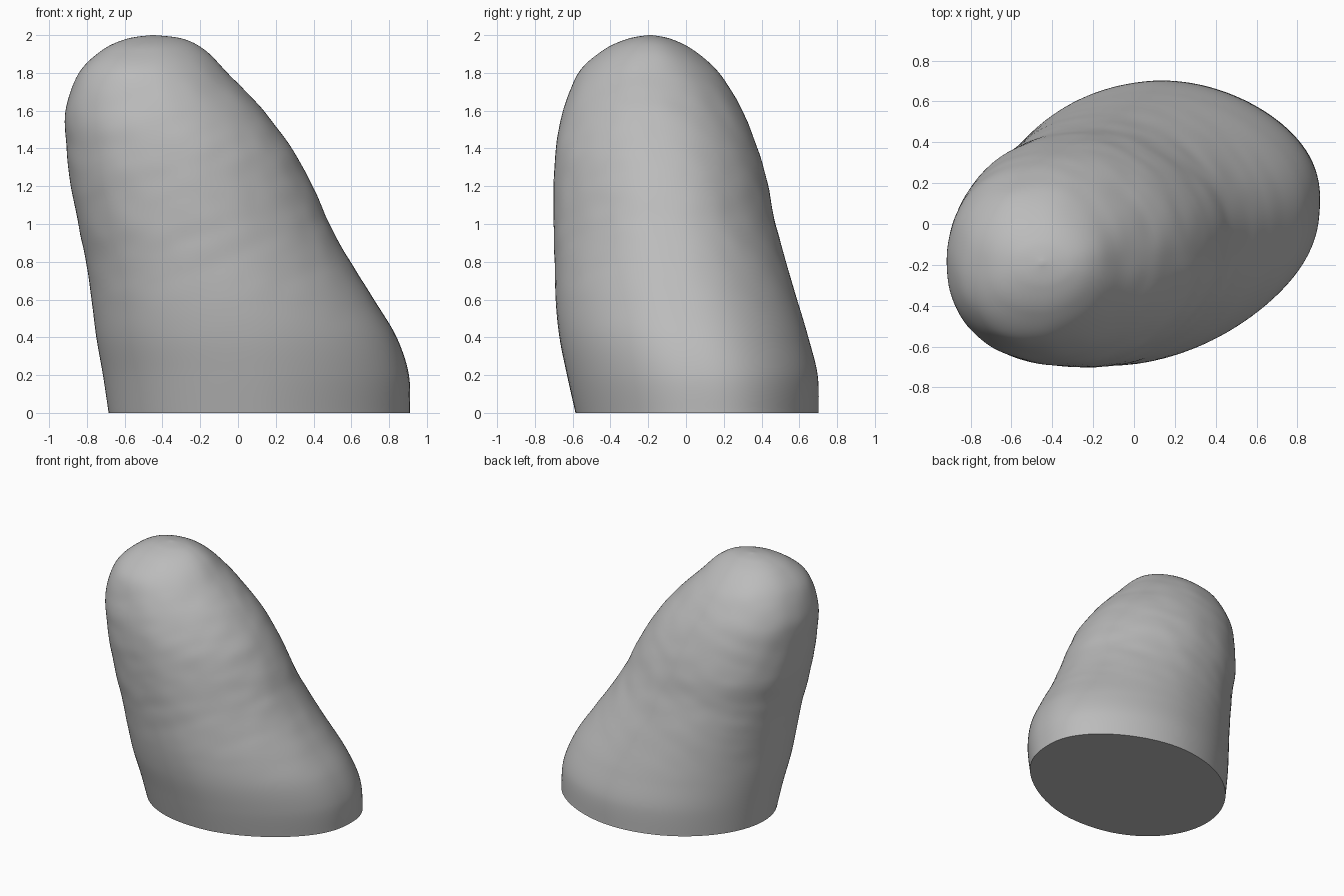
import bpy
import bmesh
import math
from mathutils import Vector, noise

SIDES = 128
STEPS = 10

cube = bpy.data.objects.get("Cube")
if cube:
    bpy.data.objects.remove(cube, do_unlink=True)


def make_material(name, colour):
    material = bpy.data.materials.new(name)
    material.use_nodes = True
    material.diffuse_color = colour
    material.node_tree.nodes["Principled BSDF"].inputs["Base Color"].default_value = colour
    return material


def make_object(name, bm, material):
    bmesh.ops.recalc_face_normals(bm, faces=bm.faces)
    mesh = bpy.data.meshes.new(name)
    bm.to_mesh(mesh)
    bm.free()
    mesh.materials.append(material)
    obj = bpy.data.objects.new(name, mesh)
    bpy.context.scene.collection.objects.link(obj)
    bpy.ops.object.select_all(action="DESELECT")
    obj.select_set(True)
    bpy.context.view_layer.objects.active = obj
    bpy.ops.object.shade_smooth_by_angle(angle=math.radians(40))


def catmull(a, b, c, d, t):
    """Smooth interpolation from b to c."""
    return 0.5 * (2 * b + (c - a) * t + (2 * a - 5 * b + 4 * c - d) * t * t
                  + (3 * b - a - 3 * c + d) * t ** 3)


def smooth_rows(rows):
    result = []
    for i in range(len(rows) - 1):
        group = [rows[max(i - 1, 0)], rows[i], rows[i + 1], rows[min(i + 2, len(rows) - 1)]]
        for step in range(STEPS):
            result.append([catmull(*values, step / STEPS) for values in zip(*group)])
    result.append(list(rows[-1]))
    return result


def section(z, left, right, front, back, skew):
    """Skewed, squarish oval that tapers towards the high x side."""
    left_power = 1 - 0.1 * min(z, 1.2)
    right_power = 0.86
    points = []
    for k in range(SIDES):
        angle = math.tau * k / SIDES
        c, s = math.cos(angle), math.sin(angle + skew)
        power = left_power + (right_power - left_power) * (1 + c) / 2
        u = math.copysign(abs(c) ** power, c)
        v = math.copysign(abs(s) ** power, s)
        v *= 1 - 0.2 * max(0, u) ** 1.5
        points.append(Vector(((left + right) / 2 + u * (right - left) / 2,
                              (front + back) / 2 + v * (back - front) / 2, z)))
    return points


def loft(bm, rings):
    loops = [[bm.verts.new(p) for p in ring] for ring in rings]
    for low, high in zip(loops, loops[1:]):
        for k in range(SIDES):
            n = (k + 1) % SIDES
            bm.faces.new((low[k], low[n], high[n], high[k]))
    bm.faces.new(loops[0][::-1])
    bm.faces.new(loops[-1])


def wrinkle(p):
    """Shallow skin folds that fade out at the base and the tip."""
    fade = max(0, min(1, (p.z - 0.4) / 0.6)) * max(0, min(1, (1.98 - p.z) / 0.2))
    folds = noise.noise(Vector((p.x * 3, p.y * 3, p.z * 9 - p.x * 3)))
    lumps = noise.noise(p * 7)
    return fade * (0.003 * folds + 0.003 * lumps)


# height, left, right, front, back, skew
profile = [
    (0.00, -0.685, 0.91, -0.585, 0.705, 0.10),
    (0.20, -0.715, 0.905, -0.63, 0.70, 0.10),
    (0.40, -0.75, 0.84, -0.67, 0.65, 0.09),
    (0.60, -0.775, 0.72, -0.69, 0.59, 0.07),
    (0.80, -0.805, 0.595, -0.695, 0.53, 0.05),
    (1.00, -0.845, 0.485, -0.70, 0.475, 0.04),
    (1.20, -0.885, 0.395, -0.70, 0.435, 0.03),
    (1.40, -0.905, 0.285, -0.69, 0.38, 0.03),
    (1.60, -0.912, 0.135, -0.65, 0.30, 0.03),
    (1.80, -0.84, -0.055, -0.57, 0.175, 0.03),
    (1.92, -0.72, -0.175, -0.44, 0.04, 0.03),
    (1.98, -0.59, -0.29, -0.31, -0.08, 0.03),
    (2.00, -0.46, -0.44, -0.20, -0.18, 0.03),
]

grey = make_material("plain grey", (0.5, 0.5, 0.5, 1))

# Leaning rounded body on a flat base
body = bmesh.new()
loft(body, [section(*row) for row in smooth_rows(profile)])
body.normal_update()
shifts = [(v, v.normal * wrinkle(v.co)) for v in body.verts]
for v, shift in shifts:
    v.co += shift
make_object("rounded_body", body, grey)
